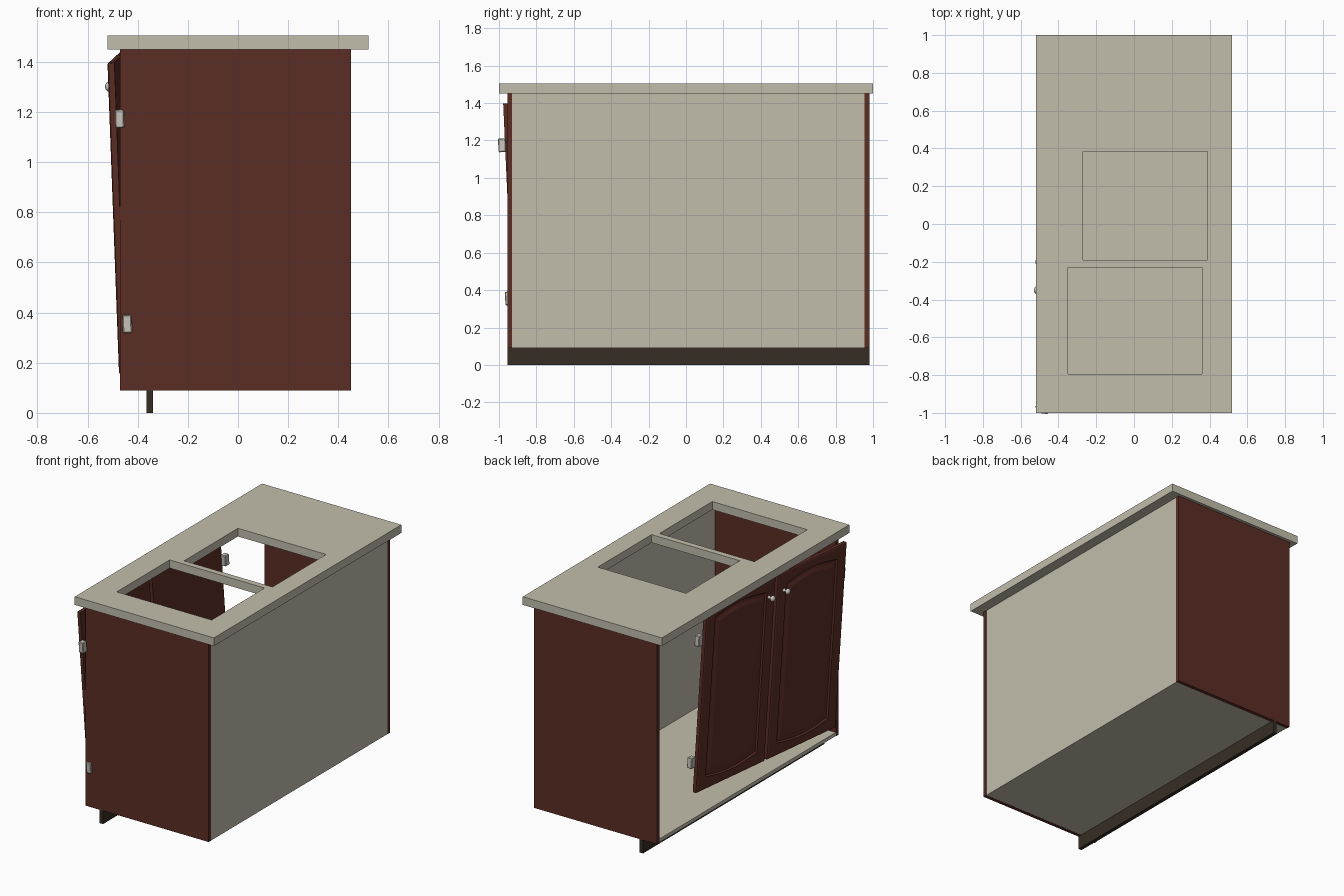
import bpy, bmesh, math
from mathutils import Matrix, Vector

if "Cube" in bpy.data.objects:
    bpy.data.objects.remove(bpy.data.objects["Cube"])


def material(name, rgb):
    m = bpy.data.materials.new(name)
    m.diffuse_color = (*rgb, 1)
    m.use_nodes = True
    m.node_tree.nodes["Principled BSDF"].inputs["Base Color"].default_value = m.diffuse_color
    return m


STONE = material("beige", (0.54, 0.51, 0.41))
WOOD = material("red_brown_wood", (0.105, 0.026, 0.018))
DARK = material("dark_plinth", (0.037, 0.027, 0.018))
METAL = material("pale_metal", (0.58, 0.56, 0.49))


def finish(name, bm, mat, matrix=None):
    bmesh.ops.recalc_face_normals(bm, faces=bm.faces)
    me = bpy.data.meshes.new(name)
    bm.to_mesh(me)
    bm.free()
    me.materials.append(mat)
    ob = bpy.data.objects.new(name, me)
    bpy.context.collection.objects.link(ob)
    if matrix is not None:
        ob.matrix_world = matrix
    return ob


def box(name, lo, hi, mat, matrix=None, bevel=0):
    bm = bmesh.new()
    bmesh.ops.create_cube(bm, size=1)
    for v in bm.verts:
        v.co = [l + (c + 0.5) * (h - l) for c, l, h in zip(v.co, lo, hi)]
    if bevel:
        bmesh.ops.bevel(bm, geom=bm.edges[:], offset=bevel, segments=1, affect='EDGES')
    return finish(name, bm, mat, matrix)


# Cabinet carcass
box("front_side_panel", (-0.47, -0.955, 0.09), (0.45, -0.93, 1.45), WOOD)
box("rear_side_panel", (-0.47, 0.955, 0.09), (0.45, 0.98, 1.45), WOOD)
box("back_panel", (0.435, -0.93, 0.09), (0.449, 0.955, 1.45), STONE)
box("floor_panel", (-0.468, -0.93, 0.091), (0.435, 0.955, 0.115), STONE)
box("toe_kick", (-0.365, -0.955, 0), (-0.34, 0.98, 0.091), DARK)

# Countertop with two sink openings
holes = [(-0.35, 0.36, -0.795, -0.23), (-0.27, 0.39, -0.19, 0.385)]
xs = [-0.52, -0.35, -0.27, 0.36, 0.39, 0.52]
ys = [-1, -0.795, -0.23, -0.19, 0.385, 1]
bm = bmesh.new()
grid = [[bm.verts.new((x, y, 1.45)) for y in ys] for x in xs]
for i in range(5):
    for j in range(5):
        cx, cy = (xs[i] + xs[i + 1]) / 2, (ys[j] + ys[j + 1]) / 2
        if not any(a < cx < b and c < cy < d for a, b, c, d in holes):
            bm.faces.new((grid[i][j], grid[i + 1][j], grid[i + 1][j + 1], grid[i][j + 1]))
ext = bmesh.ops.extrude_face_region(bm, geom=bm.faces[:])
for v in ext["geom"]:
    if isinstance(v, bmesh.types.BMVert):
        v.co.z = 1.505
finish("countertop", bm, STONE)

# Tilted door frame: local axes are along the doors, up, and depth inward
up = Vector((-0.037, -0.045, 1)).normalized()
along = Vector((0.051, 1, 0.047)).normalized()
depth = along.cross(up).normalized()
TILT = Matrix((along, up, depth)).transposed().to_4x4()
TILT.translation = (-0.475, -0.92, 0.155)
H = 1.243


def door(name, s0, s1):
    """Slab with a raised panel whose top and bottom edges are arched."""
    bm = bmesh.new()
    N = 12

    def ring(m, bulge, d):
        pts = []
        for sign, t in ((-1, m), (1, H - m)):
            for k in range(N + 1):
                f = k / N if sign < 0 else 1 - k / N
                s = s0 + m + f * (s1 - s0 - 2 * m)
                pts.append(bm.verts.new((s, t + sign * bulge * math.sin(math.pi * f), d)))
        return pts

    rings = [ring(0, 0, 0.028), ring(0, 0, 0.004), ring(0.006, 0, 0),
             ring(0.085, 0.03, 0), ring(0.092, 0.03, 0.01),
             ring(0.108, 0.03, 0.01), ring(0.13, 0.03, 0.001)]
    for a, b in zip(rings, rings[1:]):
        n = len(a)
        for k in range(n):
            bm.faces.new((a[k], a[(k + 1) % n], b[(k + 1) % n], b[k]))
    bm.faces.new(rings[0])
    bm.faces.new(rings[-1])
    return finish(name, bm, WOOD, TILT)


def knob(name, s, t):
    """Round knob turned from a profile of (radius, distance out)."""
    prof = [(0.012, 0), (0.008, 0.008), (0.009, 0.018), (0.018, 0.025),
            (0.02, 0.034), (0.013, 0.042), (0.004, 0.045)]
    bm = bmesh.new()
    n = 16
    rows = [[bm.verts.new((s + r * math.cos(2 * math.pi * k / n),
                           t + r * math.sin(2 * math.pi * k / n), -o))
             for k in range(n)] for r, o in prof]
    for a, b in zip(rows, rows[1:]):
        for k in range(n):
            bm.faces.new((a[k], a[(k + 1) % n], b[(k + 1) % n], b[k]))
    bm.faces.new(rows[0])
    bm.faces.new(rows[-1])
    ob = finish(name, bm, METAL, TILT)
    for p in ob.data.polygons:
        p.use_smooth = len(p.vertices) == 4


# Doors, knobs and hinges
for side, s0, s1, ks, hs in (("right", 0, 0.682, 0.62, -0.035),
                             ("left", 0.708, 1.39, 0.77, 1.385)):
    door(side + "_door", s0, s1)
    knob(side + "_knob", ks, 1.12)
    for level, t in (("lower", 0.2), ("upper", 1.02)):
        box(f"{side}_{level}_hinge", (hs, t - 0.036, 0.024), (hs + 0.04, t + 0.036, 0.06),
            METAL, TILT, bevel=0.004)
